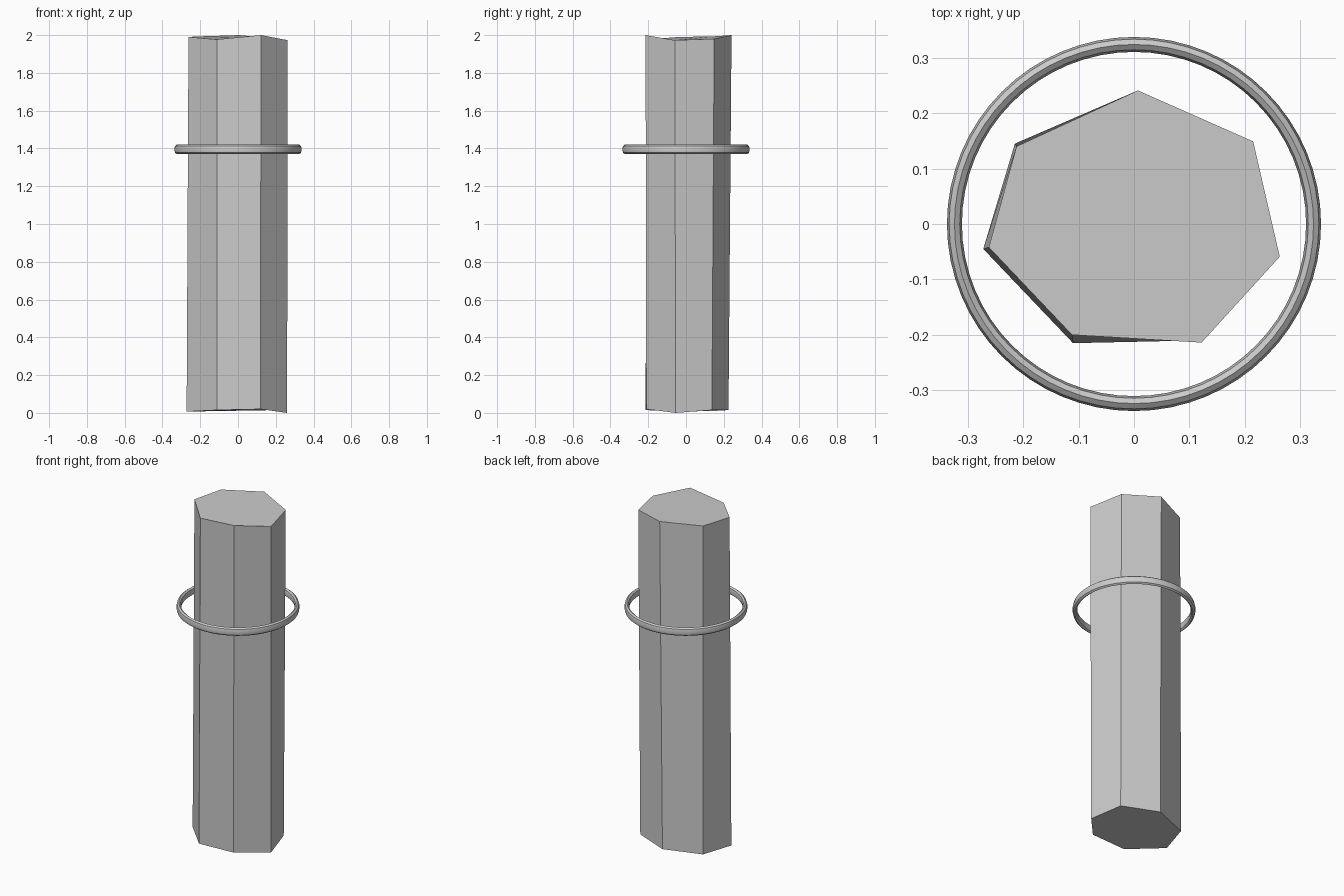
import bpy
import bmesh
import math

cube = bpy.data.objects.get("Cube")
if cube:
    bpy.data.objects.remove(cube, do_unlink=True)

stone = bpy.data.materials.new("light grey")
stone.use_nodes = True
grey = (0.6, 0.6, 0.6, 1)
stone.diffuse_color = grey
stone.node_tree.nodes["Principled BSDF"].inputs["Base Color"].default_value = grey


def add_object(name, bm):
    bmesh.ops.recalc_face_normals(bm, faces=bm.faces)
    mesh = bpy.data.meshes.new(name)
    bm.to_mesh(mesh)
    bm.free()
    mesh.materials.append(stone)
    obj = bpy.data.objects.new(name, mesh)
    bpy.context.collection.objects.link(obj)
    return obj


# Seven-sided column with slightly uneven ends
bottom = [(0, .225, .015), (.21, .137, .015), (.26, -.055, 0), (.118, -.21, .02),
          (-.11, -.215, .015), (-.272, -.045, .007), (-.215, .145, .01)]
top = [(.007, .241, 2), (.215, .149, 1.98), (.263, -.059, 1.973), (.122, -.214, 2),
       (-.112, -.2, 1.977), (-.262, -.042, 1.99), (-.212, .14, 1.993)]
bm = bmesh.new()
low = [bm.verts.new(p) for p in bottom]
high = [bm.verts.new(p) for p in top]
bm.faces.new(low)
bm.faces.new(high)
for i in range(len(low)):
    j = (i + 1) % len(low)
    bm.faces.new((low[i], low[j], high[j], high[i]))
add_object("column", bm)

# Floating ring: an oval eight-sided section swept round the column
bm = bmesh.new()
sides, radius, half_width, half_height, height = 8, 0.324, 0.0135, 0.025, 1.395
section = []
for i in range(sides):
    a = math.tau * i / sides
    section.append(bm.verts.new((radius + half_width * math.cos(a), 0,
                                 height + half_height * math.sin(a))))
edges = [bm.edges.new((section[i], section[(i + 1) % sides])) for i in range(sides)]
bmesh.ops.spin(bm, geom=section + edges, cent=(0, 0, 0), axis=(0, 0, 1),
               angle=math.tau, steps=64, use_merge=True)
bmesh.ops.remove_doubles(bm, verts=bm.verts, dist=0.0001)
ring = add_object("ring", bm)
bpy.ops.object.select_all(action='DESELECT')
ring.select_set(True)
bpy.context.view_layer.objects.active = ring
bpy.ops.object.shade_smooth_by_angle(angle=math.radians(30))
